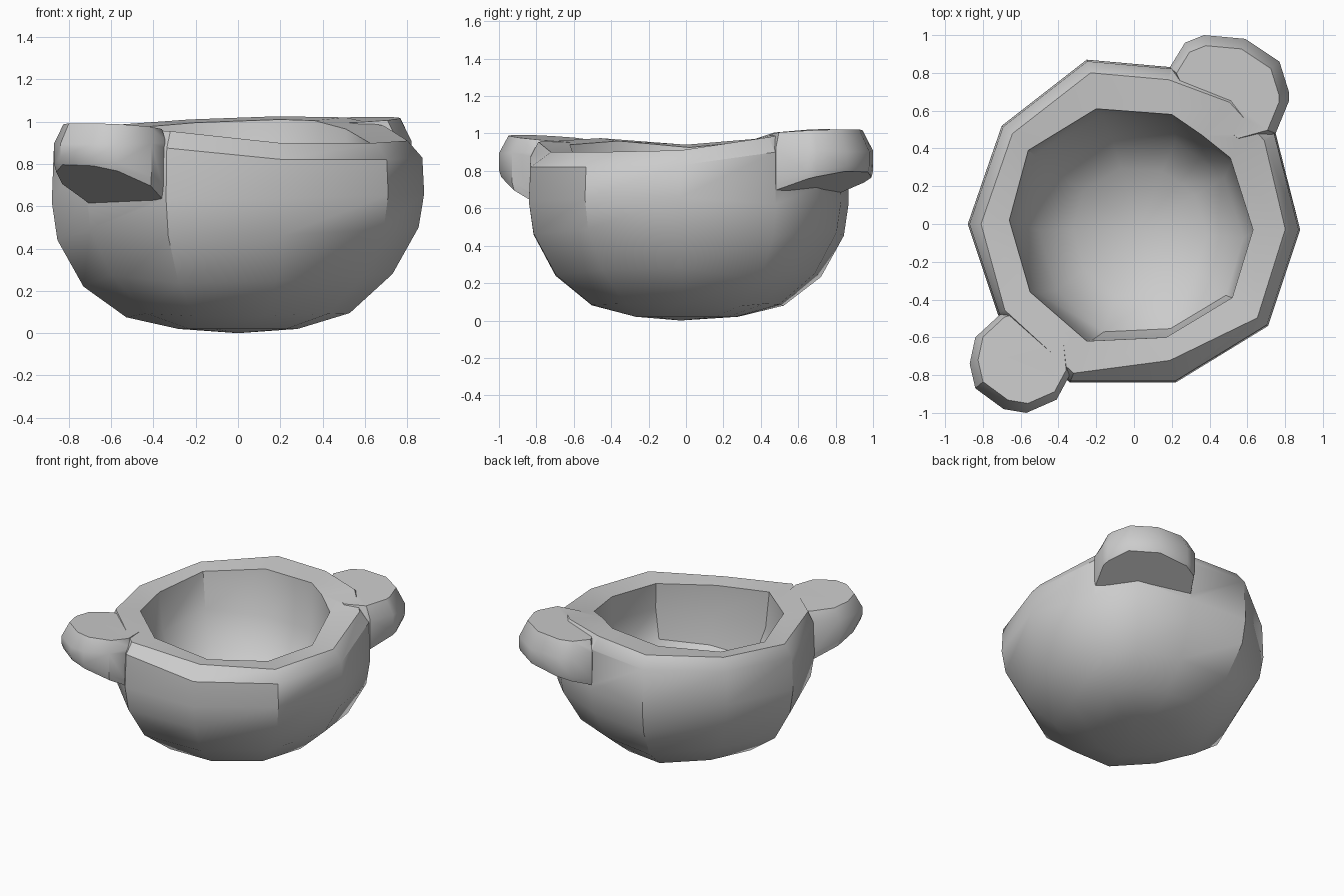
import bpy, bmesh, math

if "Cube" in bpy.data.objects:
    bpy.data.objects.remove(bpy.data.objects["Cube"])


def loft(name, rings, start_tip=None, end_tip=None):
    """Skin a stack of equal-length rings; ends close to a tip or a flat cap."""
    bm = bmesh.new()
    loops = [[bm.verts.new(p) for p in r] for r in rings]
    n = len(loops[0])
    for a, b in zip(loops, loops[1:]):
        for i in range(n):
            j = (i + 1) % n
            bm.faces.new((a[i], a[j], b[j], b[i]))
    for loop, tip in ((loops[0], start_tip), (loops[-1], end_tip)):
        if tip:
            t = bm.verts.new(tip)
            for i in range(n):
                bm.faces.new((loop[i], loop[(i + 1) % n], t))
        else:
            bm.faces.new(loop)
    bmesh.ops.recalc_face_normals(bm, faces=bm.faces)
    me = bpy.data.meshes.new(name)
    bm.to_mesh(me)
    bm.free()
    ob = bpy.data.objects.new(name, me)
    bpy.context.collection.objects.link(ob)
    return ob


# Bowl: outer outline, mouth outline and uneven rim heights, counter-clockwise
outer = [(.88, -.03), (.75, .48), (.55, .70), (.20, .83), (-.25, .87), (-.70, .52),
         (-.88, 0), (-.72, -.48), (-.34, -.84), (.22, -.84), (.71, -.54)]
mouth = [(.63, -.03), (.51, .35), (.36, .47), (.20, .58), (-.20, .61), (-.56, .39),
         (-.66, .02), (-.55, -.36), (-.25, -.62), (.17, -.60), (.52, -.39)]
rim_z = [.91, .98, 1.02, 1.025, 1.01, .98, .94, .975, .955, .90, .90]
rim_s = [.91, .92, .92, .92, .92, .92, .92, .95, .94, .86, .92]


def flat_ring(outline, s, z, wobble=0, dx=0, dy=0):
    return [(x * s + dx, y * s + dy, z + wobble * math.cos(i * 2.6))
            for i, (x, y) in enumerate(outline)]


rings = [flat_ring(outer, .32, .02), flat_ring(outer, .60, .085, .01),
         flat_ring(outer, .83, .25, .03), flat_ring(outer, .97, .47, .03),
         flat_ring(outer, 1.0, .64, .02)]
rings.append([(x * .99, y * .99, z - .08) for (x, y), z in zip(outer, rim_z)])
rings.append([(x * s, y * s, z) for (x, y), z, s in zip(outer, rim_z, rim_s)])
rings.append([(x, y, z - .015) for (x, y), z in zip(mouth, rim_z)])
rings += [flat_ring(mouth, .97, .68, .03, .02, -.015),
          flat_ring(mouth, .84, .46, .04, .05, -.05),
          flat_ring(mouth, .55, .31, 0, .04, -.04)]
bowl = loft("mortar_bowl", rings, (0, -.03, 0), (.03, -.03, .25))


# Lugs: rings of (scale about anchor, height, outward slope)
def lug(name, outline, anchor, layers):
    ax, ay = anchor
    rs = []
    for s, z, slope in layers:
        rs.append([(ax + (x - ax) * s, ay + (y - ay) * s,
                    z + slope * (math.hypot(x, y) - .87)) for x, y in outline])
    return loft(name, rs)


front_lug = lug("front_lug",
                [(-.56, -.44), (-.71, -.48), (-.84, -.60), (-.87, -.74), (-.84, -.87),
                 (-.69, -.98), (-.57, -1.0), (-.41, -.93), (-.34, -.80), (-.36, -.60)],
                (-.50, -.58),
                [(.97, .62, .52), (1, .67, .48), (1, .90, -.02), (.88, .965, .08)])
back_lug = lug("back_lug",
               [(.27, .66), (.19, .83), (.27, .96), (.37, 1.0), (.59, .98), (.77, .86),
                (.82, .70), (.82, .65), (.75, .48), (.57, .43)],
               (.44, .60),
               [(.98, .69, .38), (1, .73, .34), (1, .92, -.06), (.86, 1.005, .06)])

# Fuse lugs into the bowl
bpy.context.view_layer.objects.active = bowl
bowl.select_set(True)
for part in (front_lug, back_lug):
    m = bowl.modifiers.new(part.name, 'BOOLEAN')
    m.operation = 'UNION'
    m.solver = 'EXACT'
    m.object = part
    bpy.ops.object.modifier_apply(modifier=m.name)
    bpy.data.objects.remove(part, do_unlink=True)

bpy.ops.object.shade_smooth_by_angle(angle=math.radians(36))
